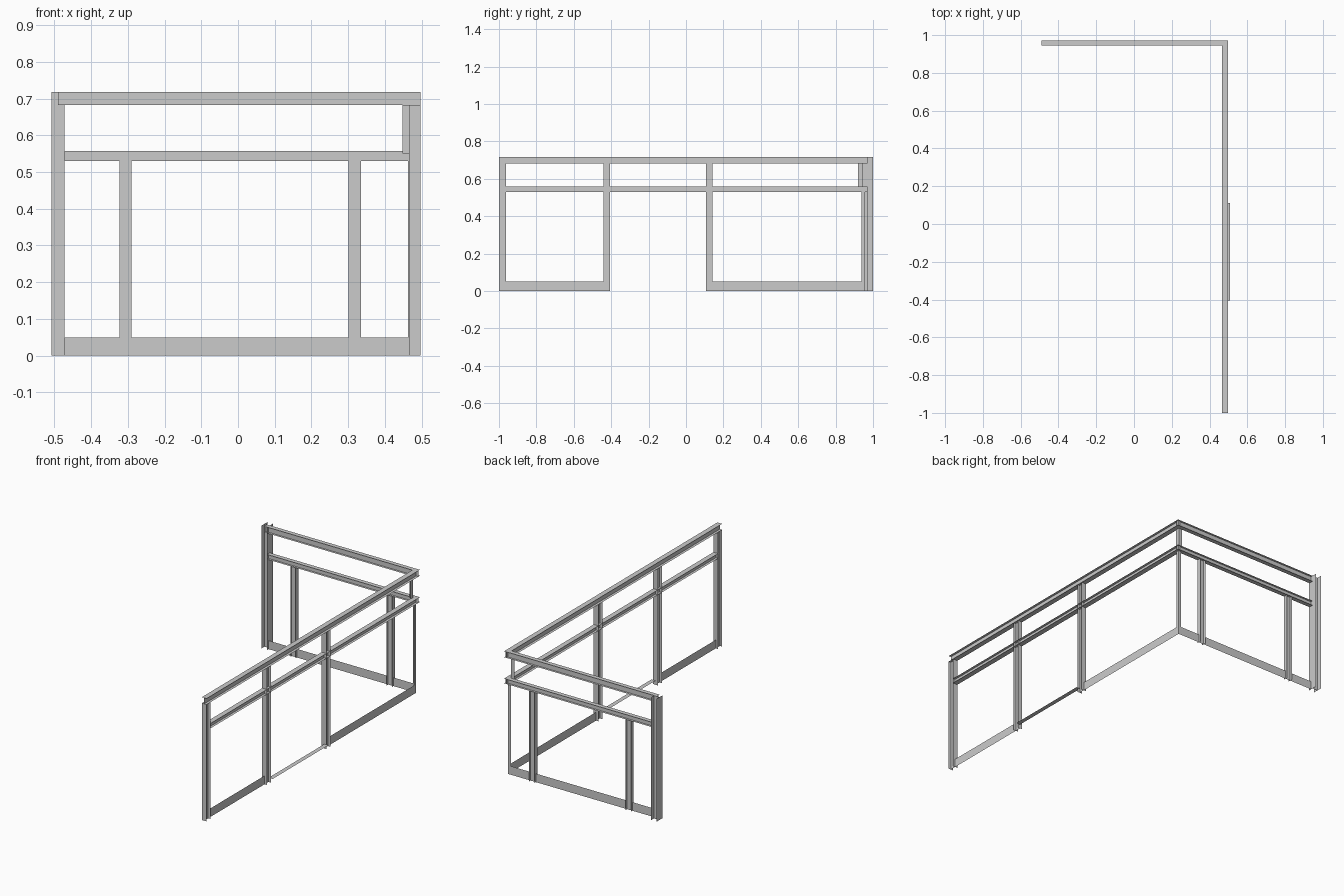
import bpy

if "Cube" in bpy.data.objects:
    bpy.data.objects.remove(bpy.data.objects["Cube"])


def sheet_part(name, quads):
    """One mesh of thin sheets, each given by four corners."""
    verts, faces = [], []
    for q in quads:
        faces.append(range(len(verts), len(verts) + 4))
        verts += q
    me = bpy.data.meshes.new(name)
    me.from_pydata(verts, [], [tuple(f) for f in faces])
    ob = bpy.data.objects.new(name, me)
    bpy.context.collection.objects.link(ob)
    return ob


def upright(name, lines, z0, z1):
    """Extrude plan-view line segments (x0, y0, x1, y1) vertically."""
    sheet_part(name, [[(a, b, z0), (c, d, z0), (c, d, z1), (a, b, z1)]
                      for a, b, c, d in lines])


def rail(name, axis, lines, s0, s1):
    """Extrude section segments (offset, z, offset, z) along x or y."""
    def p(s, o, z):
        return (s, o, z) if axis == 'x' else (o, s, z)
    sheet_part(name, [[p(s0, a, b), p(s1, a, b), p(s1, c, d), p(s0, c, d)]
                      for a, b, c, d in lines])


def side_post(y0, y1):
    """I-section post in the long wall: web faces x, flanges face y."""
    xm = (XI + XO) / 2
    return [(XI, y0, XO, y0), (XI, y1, XO, y1), (xm, y0, xm, y1)]


def back_post(x0, x1, y0, y1):
    """I-section post in the back wall: web faces y, flanges face x."""
    ym = (y0 + y1) / 2
    return [(x0, y0, x0, y1), (x1, y0, x1, y1), (x0, ym, x1, ym)]


def i_rail(o0, o1, z0, z1):
    """I-section on its side: horizontal flanges, upright web."""
    om = (o0 + o1) / 2
    return [(o0, z0, o1, z0), (o0, z1, o1, z1), (om, z0, om, z1)]


XI, XO = 0.466, 0.497      # long wall inner and outer planes
YI, YO = 0.944, 0.971      # back wall inner and outer planes
XM, YM = (XI + XO) / 2, (YI + YO) / 2
TOP, HEAD = 0.718, 0.683

# Long wall posts
for i, (y0, y1) in enumerate([(-1.0, -0.963), (-0.442, -0.406), (0.108, 0.143)]):
    upright(f"side_post_{i + 1}", side_post(y0, y1), 0, HEAD)

# Long wall rails and kick plates
rail("side_top_rail", 'y', i_rail(XI, XO, HEAD, TOP), -1.0, YO)
rail("side_middle_rail", 'y', i_rail(XI, XO, 0.53, 0.558), -0.963, YO)
for i, (a, b) in enumerate([(-0.963, -0.442), (0.143, YM)]):
    rail(f"side_kick_plate_{i + 1}", 'y', [(XM, 0, XM, 0.05)], a, b)

# Door sill
rail("door_sill", 'y', [(XM, 0.024, 0.508, 0.024)], -0.406, 0.112)

# Back wall end post and lower mullions
upright("back_end_post", back_post(-0.508, -0.473, 0.942, 1.0), 0, TOP)
for i, (x0, x1) in enumerate([(-0.323, -0.29), (0.301, 0.335)]):
    upright(f"back_mullion_{i + 1}", back_post(x0, x1, YI, YO), 0, 0.53)

# Back wall rails and kick plate
rail("back_top_rail", 'x', i_rail(YI, YO, HEAD, TOP), -0.491, XO)
rail("back_middle_rail", 'x', i_rail(YI, YO, 0.53, 0.558), -0.473, XO)
rail("back_kick_plate", 'x', [(YM, 0, YM, 0.05)], -0.473, XM)

# Corner post: angle below, smaller set-back angle above
upright("corner_post_lower", [(0.463, YM, XM, YM), (XM, 0.938, XM, YM)], 0, 0.53)
upright("corner_post_upper", [(0.448, 0.945, 0.47, 0.945), (0.47, 0.92, 0.47, 0.945)],
        0.55, HEAD)
